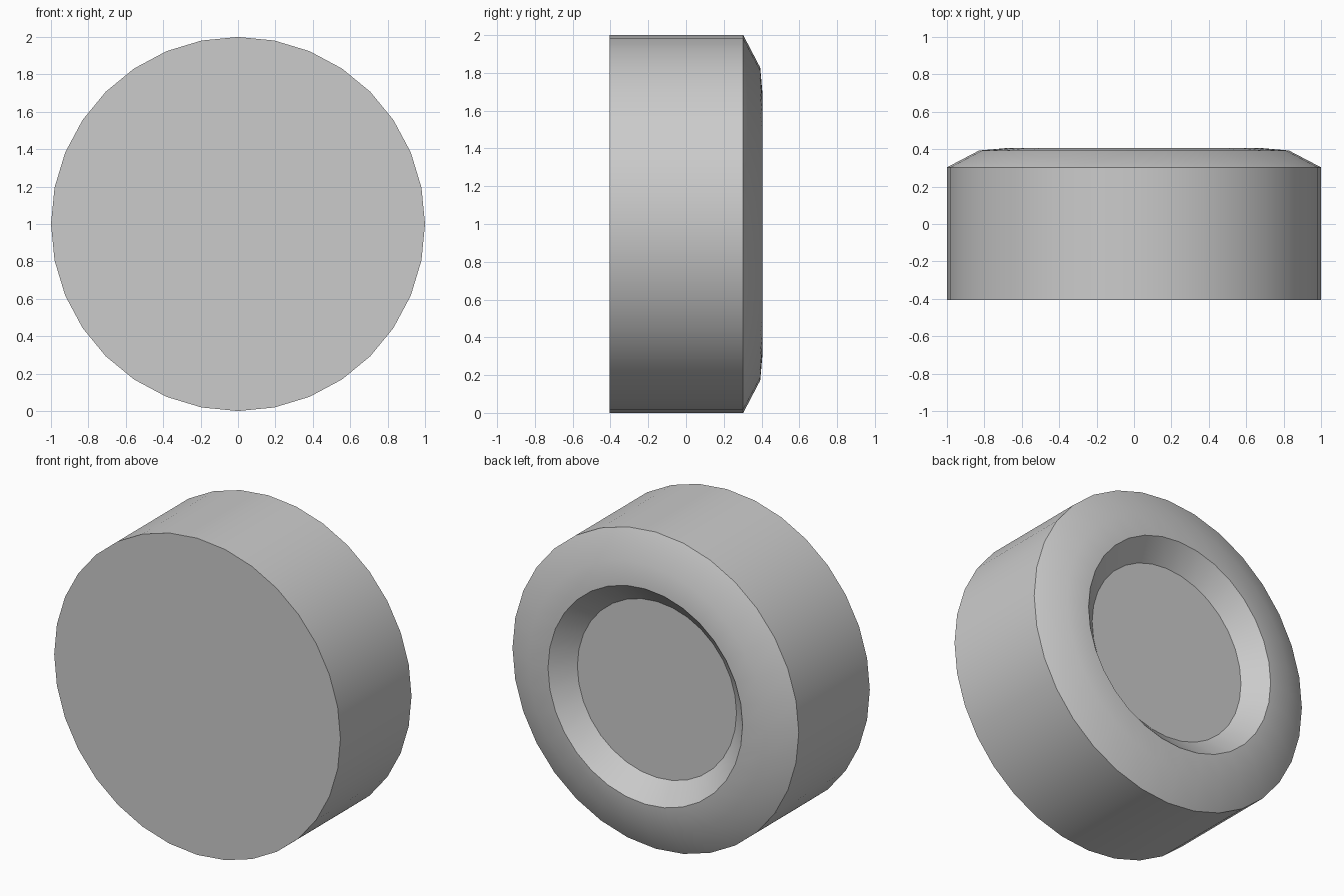
import bpy, bmesh
from math import sin, cos, pi, radians

if "Cube" in bpy.data.objects:
    bpy.data.objects.remove(bpy.data.objects["Cube"])

SIDES = 32
# Lathe profile (radius, y): outer tread, rounded shoulder, hub recess
PROFILE = [(1.0, -0.406), (1.0, 0.303), (0.828, 0.393), (0.68, 0.406), (0.556, 0.29)]

# Wheel body spun around the y axis
bm = bmesh.new()
rings = [[bm.verts.new((r * cos(2 * pi * i / SIDES), y, 1 + r * sin(2 * pi * i / SIDES)))
          for i in range(SIDES)] for r, y in PROFILE]
for a, b in zip(rings, rings[1:]):
    for i in range(SIDES):
        j = (i + 1) % SIDES
        bm.faces.new((a[i], a[j], b[j], b[i]))

# Flat front face and recessed hub floor
bm.faces.new(rings[0])
bm.faces.new(rings[-1])
bmesh.ops.recalc_face_normals(bm, faces=bm.faces)

mesh = bpy.data.meshes.new("wheel")
bm.to_mesh(mesh)
bm.free()
wheel = bpy.data.objects.new("wheel", mesh)
bpy.context.collection.objects.link(wheel)

# Smooth tread and shoulder, keep rims crisp
bpy.context.view_layer.objects.active = wheel
wheel.select_set(True)
bpy.ops.object.shade_smooth_by_angle(angle=radians(30))
